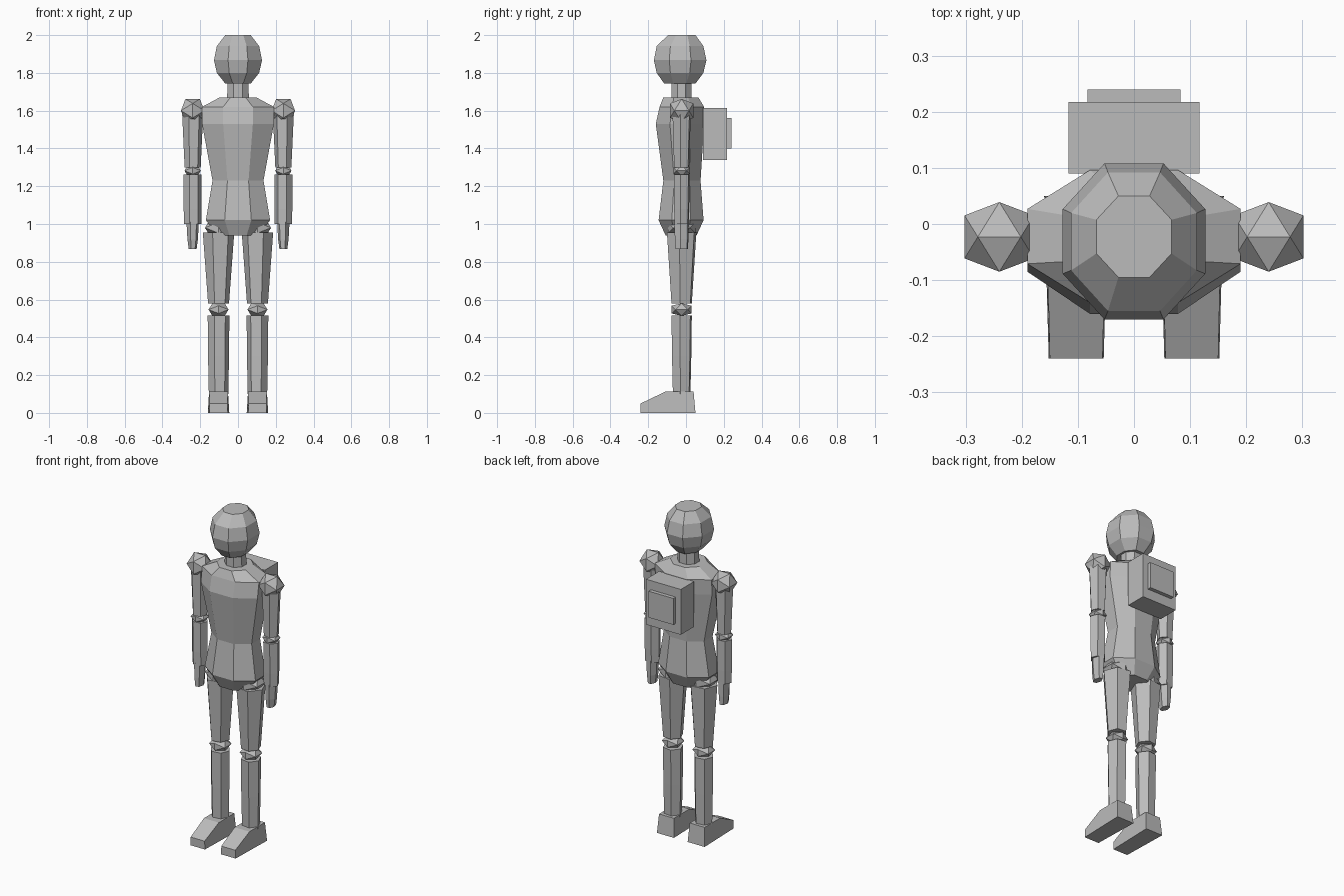
import bpy, bmesh, math
from mathutils import Vector

cube = bpy.data.objects.get("Cube")
if cube:
    bpy.data.objects.remove(cube, do_unlink=True)

grey = bpy.data.materials.new("plain_grey")
grey.use_nodes = True
grey.diffuse_color = (0.5, 0.5, 0.5, 1)
grey.node_tree.nodes["Principled BSDF"].inputs["Base Color"].default_value = (0.5, 0.5, 0.5, 1)


def finish(name, bm):
    bmesh.ops.recalc_face_normals(bm, faces=bm.faces[:])
    mesh = bpy.data.meshes.new(name)
    bm.to_mesh(mesh)
    bm.free()
    mesh.materials.append(grey)
    obj = bpy.data.objects.new(name, mesh)
    bpy.context.collection.objects.link(obj)
    return obj


def loft(name, sides, rings, turn=0.0, mirror=1):
    """Join rings of (z, centre x, centre y, radius x, radius y)."""
    bm = bmesh.new()
    loops = []
    for z, cx, cy, rx, ry in rings:
        loop = []
        for i in range(sides):
            a = turn + math.tau * i / sides
            loop.append(bm.verts.new((mirror * (cx + rx * math.cos(a)), cy + ry * math.sin(a), z)))
        loops.append(loop)
    for low, high in zip(loops, loops[1:]):
        for i in range(sides):
            j = (i + 1) % sides
            bm.faces.new((low[i], low[j], high[j], high[i]))
    bm.faces.new(loops[0])
    bm.faces.new(loops[-1])
    return finish(name, bm)


def octagon_body(name, rows):
    """Flat-fronted octagonal rings from (z, half width, front y, back y)."""
    k = 1 / math.cos(math.pi / 8)
    rings = [(z, 0, (f + b) / 2, w * k, (b - f) / 2 * k) for z, w, f, b in rows]
    return loft(name, 8, rings, math.pi / 8)


def joint(name, centre, size):
    """Icosahedron made from three crossed golden rectangles."""
    g = 2 / (1 + math.sqrt(5))
    bm = bmesh.new()
    for p in (-1, 1):
        for q in (-g, g):
            for co in ((p, q, 0), (0, p, q), (q, 0, p)):
                bm.verts.new(Vector(c + s * v for c, s, v in zip(centre, size, co)))
    bmesh.ops.convex_hull(bm, input=bm.verts[:])
    return finish(name, bm)


def box(name, low, high):
    bm = bmesh.new()
    bmesh.ops.create_cube(bm, size=1)
    for v in bm.verts:
        v.co = Vector(l + (h - l) * (c + 0.5) for l, h, c in zip(low, high, v.co))
    return finish(name, bm)


def foot(name, s):
    # Side outline of (y, z, half width), widened across x
    outline = [(-0.24, 0, 0.049), (0.05, 0, 0.057), (0.04, 0.113, 0.05),
               (-0.108, 0.113, 0.05), (-0.24, 0.05, 0.047)]
    bm = bmesh.new()
    a, b = [[bm.verts.new((s * (0.103 + e * w), y, z)) for y, z, w in outline] for e in (-1, 1)]
    bm.faces.new(a)
    bm.faces.new(b)
    for i in range(len(a)):
        j = (i + 1) % len(a)
        bm.faces.new((a[i], a[j], b[j], b[i]))
    return finish(name, bm)


# Head, neck and torso
octagon_body("head", [(1.743, 0.067, -0.115, 0.05), (1.80, 0.112, -0.155, 0.092),
                      (1.867, 0.127, -0.17, 0.108), (1.942, 0.112, -0.155, 0.092),
                      (2.0, 0.067, -0.095, 0.05)])
octagon_body("neck", [(1.65, 0.058, -0.077, 0.03), (1.76, 0.055, -0.077, 0.03)])
octagon_body("torso", [(0.94, 0.11, -0.108, 0.056), (1.02, 0.17, -0.145, 0.093),
                       (1.23, 0.135, -0.12, 0.077), (1.53, 0.19, -0.16, 0.096),
                       (1.62, 0.19, -0.14, 0.096), (1.67, 0.097, -0.12, 0.066)])

# Backpack and its raised panel
box("backpack", (-0.117, 0.09, 1.34), (0.117, 0.217, 1.615))
box("backpack_panel", (-0.083, 0.21, 1.40), (0.083, 0.24, 1.56))

# Arms and legs
turn = math.radians(-8)
for side, s in (("left", 1), ("right", -1)):
    arm_x, leg_x, y = 0.24, 0.103, -0.023

    def limb(part, x, rows):
        rings = [(z, x, y, rx, ry) for z, rx, ry in rows]
        loft(f"{side}_{part}", 6, rings, turn, s)

    def ball(part, x, z, r, h):
        joint(f"{side}_{part}", (s * x, y, z), (r, r, h))

    ball("shoulder", arm_x, 1.6, 0.062, 0.062)
    limb("upper_arm", arm_x, [(1.30, 0.043, 0.043), (1.58, 0.056, 0.052)])
    ball("elbow", arm_x, 1.282, 0.043, 0.028)
    limb("forearm", arm_x, [(1.0, 0.046, 0.04), (1.08, 0.048, 0.043), (1.262, 0.048, 0.045)])
    limb("hand", arm_x, [(0.868, 0.021, 0.035), (0.92, 0.028, 0.039), (1.01, 0.033, 0.041)])
    ball("hip", leg_x, 0.98, 0.072, 0.045)
    limb("thigh", leg_x, [(0.58, 0.056, 0.058), (0.955, 0.084, 0.084)])
    ball("knee", leg_x, 0.547, 0.053, 0.033)
    limb("shin", leg_x, [(0.1, 0.052, 0.05), (0.3, 0.056, 0.055), (0.515, 0.058, 0.058)])
    foot(f"{side}_foot", s)
